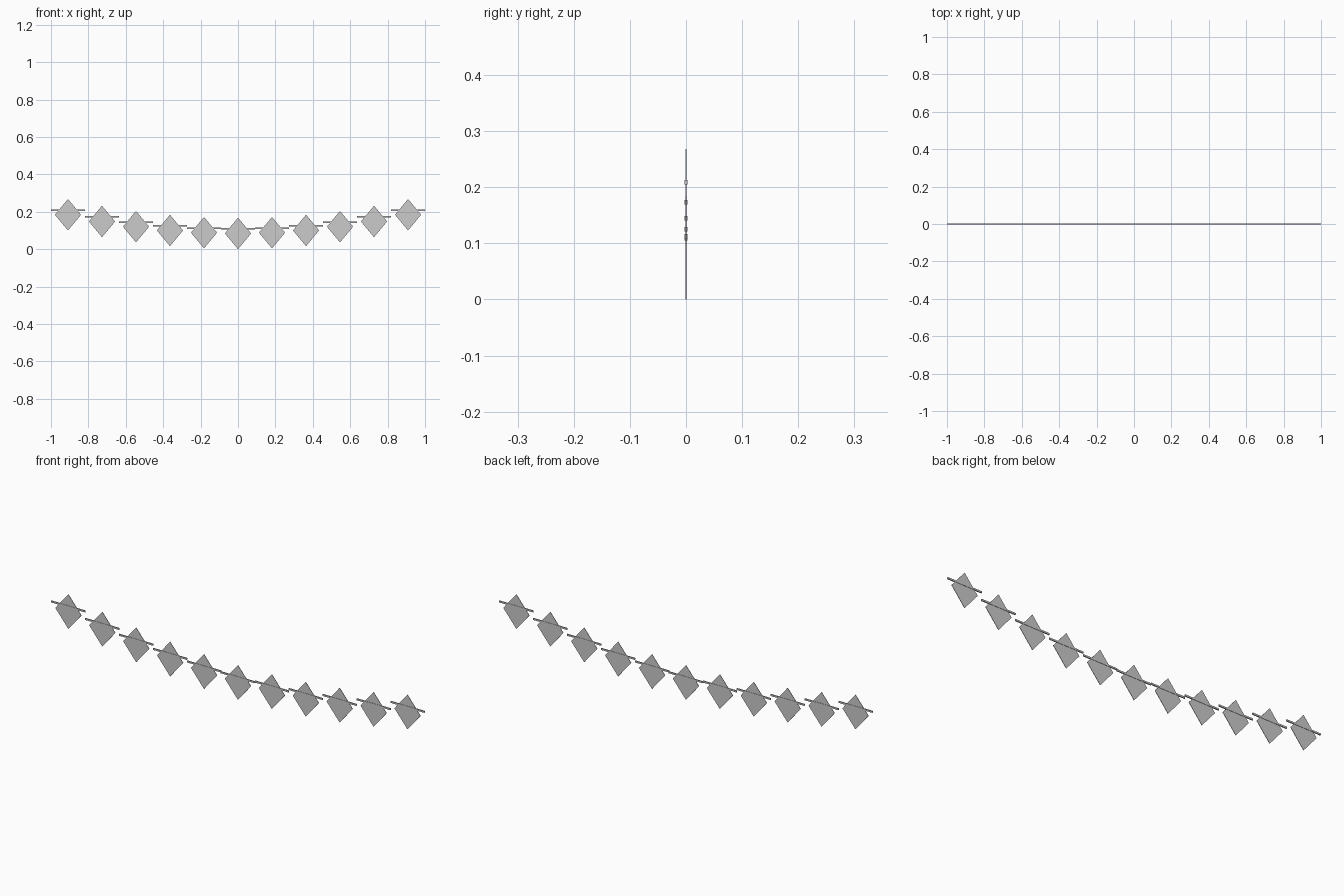
import bpy
import bmesh

if "Cube" in bpy.data.objects:
    bpy.data.objects.remove(bpy.data.objects["Cube"])

N = 11
STEP = 2.0 / N
HALF_W, HALF_H, HALF_T = 0.07, 0.084, 0.001   # pennant half sizes


def make_object(name, bm):
    bmesh.ops.recalc_face_normals(bm, faces=bm.faces)
    mesh = bpy.data.meshes.new(name)
    bm.to_mesh(mesh)
    bm.free()
    obj = bpy.data.objects.new(name, mesh)
    bpy.context.collection.objects.link(obj)
    return obj


def string_segment(name, x, z):
    # short level piece of square cord
    bm = bmesh.new()
    bmesh.ops.create_cube(bm, size=1)
    for v in bm.verts:
        v.co.x = v.co.x * STEP + x
        v.co.y *= 0.005
        v.co.z = v.co.z * 0.008 + z
    return make_object(name, bm)


def pennant(name, x, z):
    # thin diamond flag
    bm = bmesh.new()
    outline = [(0, HALF_H), (HALF_W, 0), (0, -HALF_H), (-HALF_W, 0)]
    face = bm.faces.new([bm.verts.new((x + a, -HALF_T, z + b)) for a, b in outline])
    ext = bmesh.ops.extrude_face_region(bm, geom=[face], use_keep_orig=True)
    for v in ext["geom"]:
        if isinstance(v, bmesh.types.BMVert):
            v.co.y = HALF_T
    return make_object(name, bm)


# sagging garland: each segment follows a parabola
for k in range(N):
    i = k - N // 2
    z = 0.109 + 0.1 * (i / 5) ** 2
    string_segment(f"string_segment_{k + 1}", i * STEP, z)
    pennant(f"pennant_{k + 1}", i * STEP, z - 0.025)
